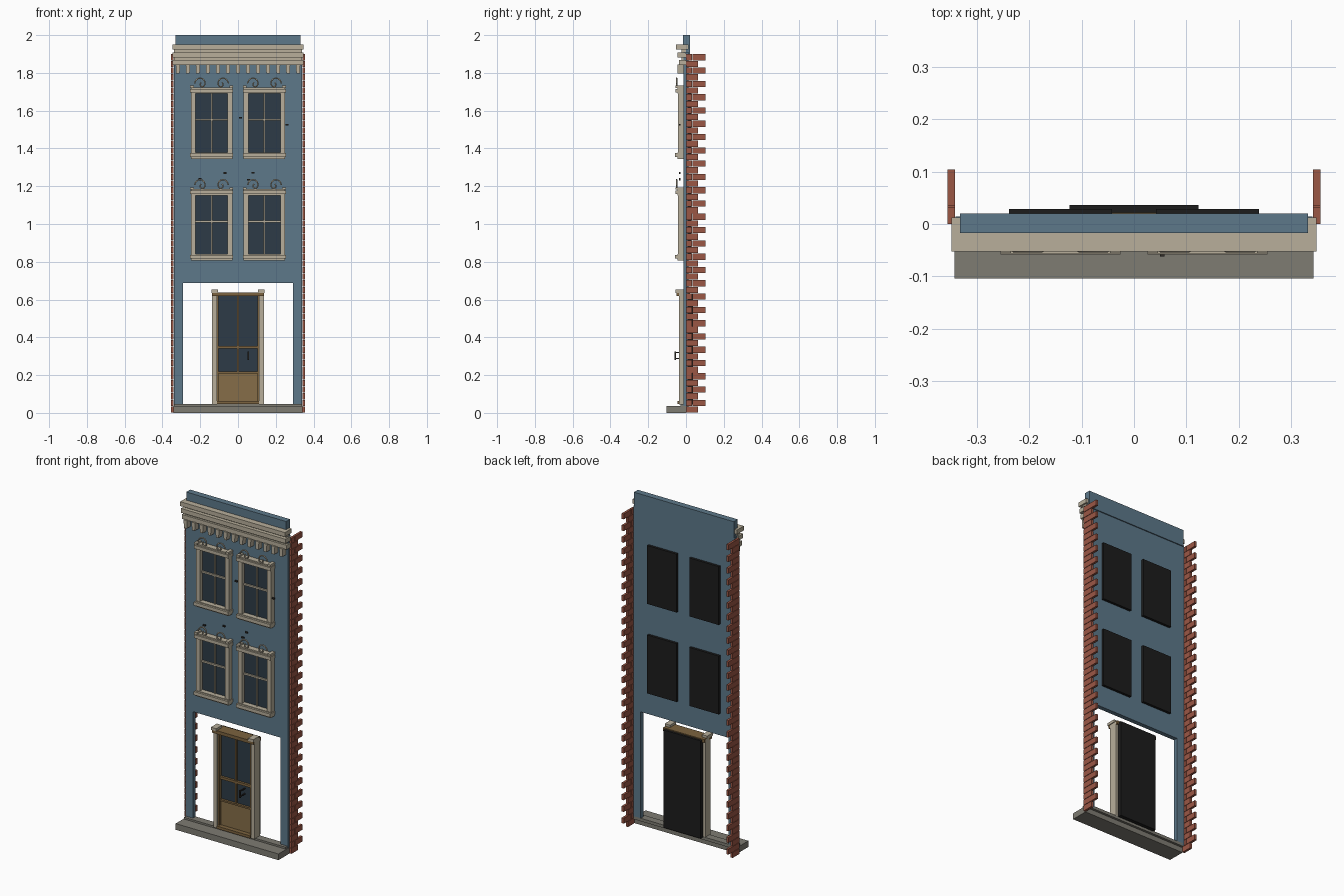
import bpy, bmesh, math
from mathutils import Vector

cube = bpy.data.objects.get("Cube")
if cube:
    bpy.data.objects.remove(cube)


def material(name, rgb):
    m = bpy.data.materials.new(name)
    m.use_nodes = True
    m.diffuse_color = (*rgb, 1)
    m.node_tree.nodes["Principled BSDF"].inputs["Base Color"].default_value = (*rgb, 1)
    return m


BLUE = material("blue paint", (0.11, 0.19, 0.255))
CREAM = material("cream trim", (0.48, 0.43, 0.33))
BRICK = material("red brick", (0.33, 0.095, 0.06))
STONE = material("grey stone", (0.21, 0.2, 0.17))
GLASS = material("dark glass", (0.026, 0.044, 0.063))
BLACK = material("black backing", (0.012, 0.012, 0.012))
WOOD = material("brown wood", (0.2, 0.125, 0.05))
PANEL = material("light wood", (0.24, 0.155, 0.065))
IRON = material("dark iron", (0.03, 0.025, 0.02))


def finish(name, bm, mat):
    bmesh.ops.recalc_face_normals(bm, faces=bm.faces)
    mesh = bpy.data.meshes.new(name)
    bm.to_mesh(mesh)
    bm.free()
    mesh.materials.append(mat)
    ob = bpy.data.objects.new(name, mesh)
    bpy.context.collection.objects.link(ob)
    return ob


def boxes(name, mat, *bounds):
    """One object made of boxes given as (x0, x1, y0, y1, z0, z1)."""
    bm = bmesh.new()
    for x0, x1, y0, y1, z0, z1 in bounds:
        verts = bmesh.ops.create_cube(bm, size=1)["verts"]
        for v in verts:
            v.co = Vector((x0 + (v.co.x + 0.5) * (x1 - x0),
                           y0 + (v.co.y + 0.5) * (y1 - y0),
                           z0 + (v.co.z + 0.5) * (z1 - z0)))
    return finish(name, bm, mat)


def slab(name, mat, outline, y0, y1):
    """Front-view outline extruded in depth."""
    bm = bmesh.new()
    face = bm.faces.new([bm.verts.new((x, y0, z)) for x, z in outline])
    new = bmesh.ops.extrude_face_region(bm, geom=[face])["geom"]
    moved = [g for g in new if isinstance(g, bmesh.types.BMVert)]
    bmesh.ops.translate(bm, verts=moved, vec=(0, y1 - y0, 0))
    return finish(name, bm, mat)


def both(x0, x1, *rest):
    """The same box on the left and right."""
    return (x0, x1, *rest), (-x1, -x0, *rest)


# Facade wall with the wide ground floor opening, and the parapet
W, OPEN = 0.34, 0.292
half = [(W, 0.037), (W, 1.91), (-W, 1.91), (-W, 0.037)]
slab("facade_wall", BLUE, half + [(-OPEN, 0.037), (-OPEN, 0.688), (OPEN, 0.688), (OPEN, 0.037)],
     -0.012, 0.014)
boxes("parapet", BLUE, (-0.332, 0.332, -0.017, 0.02, 1.9, 2.0))

# Stone step and threshold
boxes("front_step", STONE, (-0.342, 0.342, -0.104, 0.0, 0, 0.037))
boxes("threshold", STONE, (-0.338, 0.338, -0.03, 0.014, 0.03, 0.048))

# Toothed brick edges: alternating long and short courses
ROWS, GAP = 54, 0.0025
course = 1.9 / ROWS
bricks = []
for i in range(ROWS):
    z0, z1 = i * course + GAP / 2, (i + 1) * course - GAP / 2
    spans = [(0, 0.031), (0.034, 0.104)] if i % 2 else [(0, 0.064)]
    for y0, y1 in spans:
        bricks += both(0.341, 0.355, y0, y1, z0, z1)
boxes("brick_edges", BRICK, *bricks)

# Cornice ledges with a row of tapered brackets
boxes("cornice", CREAM,
      (-0.348, 0.348, -0.052, 0.012, 1.925, 1.951),
      (-0.348, 0.348, -0.045, 0.0, 1.882, 1.908),
      (-0.348, 0.348, -0.036, 0.0, 1.842, 1.868))
boxes("cornice_core", CREAM, (-0.338, 0.338, -0.024, 0.0, 1.868, 1.925))
COUNT = 13
for i in range(COUNT):
    x = -0.318 + 0.636 * i / (COUNT - 1)
    bracket = boxes("cornice_bracket", CREAM, (x - 0.012, x + 0.012, -0.046, -0.01, 1.797, 1.845))
    for v in bracket.data.vertices:
        if v.co.z < 1.82:
            v.co.x = x + (v.co.x - x) * 0.75


def scroll(name, x, z, side):
    """Small arched scroll ending in a curl."""
    curve = bpy.data.curves.new(name, "CURVE")
    curve.dimensions = "3D"
    curve.bevel_depth = 0.004
    curve.bevel_resolution = 1
    curve.use_fill_caps = True
    pts = []
    for k in range(15):
        t = k / 14
        a = math.pi * (1 - 2.2 * t)
        r = 0.03 * (1 - 0.72 * t)
        pts.append((x + side * (r * math.cos(a) + 0.012 * t), -0.05, z + r * math.sin(a) * 1.15))
    spline = curve.splines.new("POLY")
    spline.points.add(len(pts) - 1)
    for p, co in zip(spline.points, pts):
        p.co = (*co, 1)
    curve.materials.append(CREAM)
    bpy.context.collection.objects.link(bpy.data.objects.new(name, curve))


def window(cx, z):
    """Sash window centred on cx with its sill at height z."""
    top = z + 0.375
    l, r = cx - 0.114, cx + 0.114
    boxes("window_glass", GLASS, (l + 0.02, r - 0.02, -0.016, -0.01, z + 0.02, top - 0.02))
    boxes("window_backing", BLACK, (cx - 0.098, cx + 0.098, 0.01, 0.029, z + 0.012, top - 0.012))
    boxes("window_frame", CREAM,
          (l + 0.004, l + 0.03, -0.043, -0.01, z + 0.01, top - 0.01),
          (r - 0.03, r - 0.004, -0.043, -0.01, z + 0.01, top - 0.01),
          (l, r, -0.056, -0.01, top - 0.024, top - 0.004),
          (l + 0.004, r - 0.004, -0.046, -0.01, top - 0.03, top + 0.003),
          (l, r, -0.058, -0.01, z + 0.01, z + 0.03),
          (l + 0.004, r - 0.004, -0.046, -0.01, z, z + 0.034))
    mid = z + 0.207
    boxes("window_bars", CREAM,
          (cx - 0.004, cx + 0.004, -0.024, -0.012, z + 0.03, top - 0.025),
          (l + 0.03, r - 0.03, -0.026, -0.012, mid - 0.005, mid + 0.005))
    # Corner blocks and the scrolls over the lintel
    boxes("lintel_blocks", CREAM,
          (l, l + 0.02, -0.055, -0.012, top, top + 0.012),
          (r - 0.02, r, -0.055, -0.012, top, top + 0.012))
    for side in (-1, 1):
        scroll("window_scroll", cx + side * 0.06, top + 0.024, -side)


for z in (0.807, 1.345):
    for cx in (-0.14, 0.14):
        window(cx, z)

# Loose scraps of trim on the wall
for x, z in ((-0.2, 1.24), (-0.07, 1.27), (0.08, 1.272), (0.055, 1.235), (0.26, 1.525), (0.012, 1.562)):
    boxes("trim_scrap", IRON, (x - 0.008, x + 0.008, -0.038, -0.03, z - 0.004, z + 0.004))

# Door surround
boxes("door_frame", CREAM,
      *both(0.112, 0.137, -0.038, 0.012, 0.045, 0.635),
      *both(0.106, 0.141, -0.056, 0.0, 0.636, 0.652))
boxes("door_lintel", WOOD, (-0.137, 0.137, -0.05, 0.022, 0.618, 0.638))

# Door leaf: stiles, rails, glass, lower panel, handle
boxes("door_frame_bars", WOOD,
      *both(0.102, 0.113, -0.03, 0.012, 0.048, 0.62),
      (-0.11, 0.11, -0.026, 0.0, 0.34, 0.355),
      (-0.11, 0.11, -0.026, 0.0, 0.208, 0.218),
      (-0.11, 0.11, -0.045, 0.0, 0.046, 0.062),
      (-0.005, 0.005, -0.022, 0.0, 0.215, 0.62))
boxes("door_glass", GLASS, (-0.105, 0.105, -0.012, -0.005, 0.21, 0.62))
boxes("door_panel", PANEL, (-0.104, 0.104, -0.018, 0.0, 0.06, 0.21))
boxes("door_handle", IRON, (0.05, 0.058, -0.062, -0.052, 0.28, 0.326),
      (0.051, 0.057, -0.055, -0.006, 0.284, 0.29),
      (0.051, 0.057, -0.055, -0.006, 0.316, 0.322))
boxes("door_backing", BLACK, (-0.123, 0.123, 0.012, 0.036, 0.045, 0.632))
